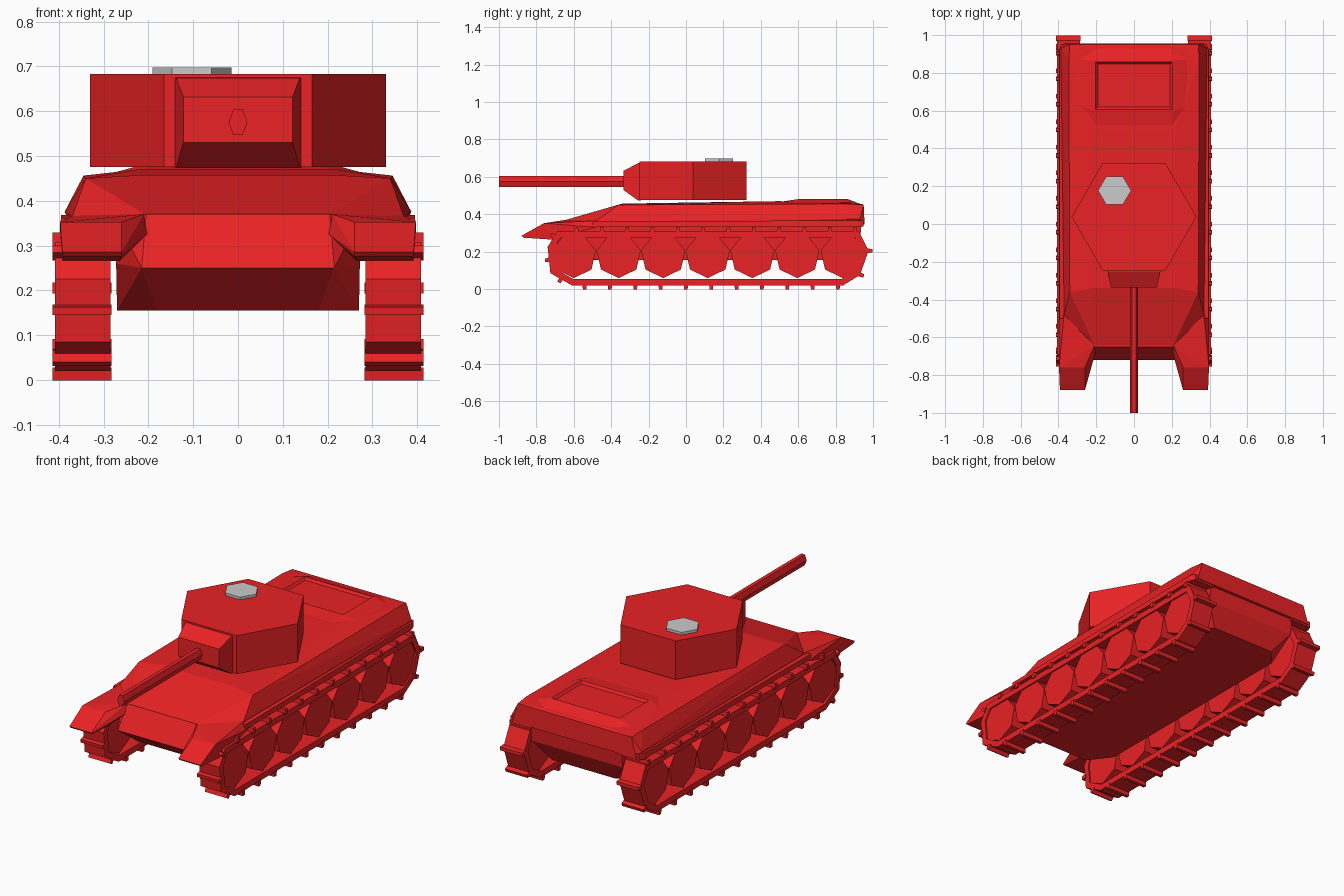
import bpy, bmesh, math
from mathutils import Vector

if "Cube" in bpy.data.objects:
    bpy.data.objects.remove(bpy.data.objects["Cube"])

red = bpy.data.materials.new("red_paint")
red.diffuse_color = (0.82, 0.016, 0.018, 1)
red.use_nodes = True
red.node_tree.nodes["Principled BSDF"].inputs["Base Color"].default_value = red.diffuse_color


def finish(name, bm, mat=red):
    bmesh.ops.recalc_face_normals(bm, faces=bm.faces)
    me = bpy.data.meshes.new(name)
    bm.to_mesh(me)
    bm.free()
    ob = bpy.data.objects.new(name, me)
    bpy.context.collection.objects.link(ob)
    if mat:
        me.materials.append(mat)
    return ob


def hull_bm(pts, mirror=True, flip=1):
    """Faceted solid wrapped around a few corner points."""
    bm = bmesh.new()
    for x, y, z in pts:
        bm.verts.new((x * flip, y, z))
        if mirror:
            bm.verts.new((-x, y, z))
    res = bmesh.ops.convex_hull(bm, input=bm.verts[:])
    loose = [v for v in bm.verts if not v.link_faces]
    bmesh.ops.delete(bm, geom=loose, context='VERTS')
    bmesh.ops.dissolve_limit(bm, angle_limit=0.01, verts=bm.verts[:], edges=bm.edges[:])
    bmesh.ops.recalc_face_normals(bm, faces=bm.faces)
    return bm


def prism(name, ring_a, ring_b, mat=red):
    """Closed solid between two matching rings."""
    bm = bmesh.new()
    a = [bm.verts.new(p) for p in ring_a]
    b = [bm.verts.new(p) for p in ring_b]
    n = len(a)
    bm.faces.new(a)
    bm.faces.new(b)
    for i in range(n):
        bm.faces.new((a[i], a[(i + 1) % n], b[(i + 1) % n], b[i]))
    return finish(name, bm, mat)


def ngon(n, ru, rv, start=0.0):
    return [(ru * math.cos(start + math.tau * i / n), rv * math.sin(start + math.tau * i / n))
            for i in range(n)]


# Lower hull
finish("lower_hull", hull_bm([
    (0.18, -0.60, 0.155), (0.27, -0.48, 0.155), (0.27, 0.78, 0.155), (0.19, 0.87, 0.155),
    (0.215, -0.72, 0.25), (0.272, -0.60, 0.26), (0.272, 0.93, 0.26),
    (0.205, -0.65, 0.37), (0.272, -0.60, 0.36), (0.272, 0.94, 0.36)]))

# Upper hull with sloped front and sides
finish("upper_hull", hull_bm([
    (0.205, -0.65, 0.368), (0.22, -0.65, 0.34), (0.37, -0.48, 0.345), (0.37, -0.48, 0.365),
    (0.34, -0.36, 0.45), (0.22, -0.34, 0.457), (0.22, 0.50, 0.470), (0.345, 0.87, 0.456),
    (0.22, 0.94, 0.456), (0.34, 0.95, 0.45), (0.387, 0.93, 0.375), (0.37, 0.955, 0.345)]))

# Raised engine deck with a recessed panel
bm = hull_bm([(0.20, 0.50, 0.466), (0.28, 0.62, 0.462), (0.28, 0.87, 0.46), (0.20, 0.93, 0.456),
              (0.21, 0.60, 0.481), (0.21, 0.865, 0.481)])
top = max(bm.faces, key=lambda f: (round(f.normal.z, 3), f.calc_center_median().z))
bmesh.ops.inset_individual(bm, faces=[top], thickness=0.01, depth=0)
bmesh.ops.inset_individual(bm, faces=[top], thickness=0.016, depth=-0.012)
finish("engine_deck", bm)

# Turret
hexa = [(x, y + 0.038) for x, y in ngon(6, 0.33, 0.33)]
prism("turret", [(x, y, 0.475) for x, y in hexa], [(x, y, 0.683) for x, y in hexa])

# Gun mantlet
finish("gun_mantlet", hull_bm([
    (0.142, -0.24, 0.473), (0.142, -0.24, 0.675), (0.138, -0.255, 0.473), (0.138, -0.255, 0.674),
    (0.122, -0.335, 0.53), (0.122, -0.335, 0.632)]))

# Gun barrel
bar = [(x, z + 0.575) for x, z in ngon(6, 0.021, 0.033)]
prism("gun_barrel", [(x, -1.0, z) for x, z in bar], [(x, -0.32, z) for x, z in bar])

# Grey hatch
hat = [(x - 0.103, y + 0.177) for x, y in ngon(6, 0.088, 0.086)]
prism("turret_hatch", [(x, y, 0.678) for x, y in hat], [(x, y, 0.697) for x, y in hat], None)

# Track outline (y, z), starting at the rear tip
PATH = [Vector(p) for p in [
    (0.976, 0.205), (0.925, 0.308), (-0.69, 0.308), (-0.74, 0.225), (-0.725, 0.085),
    (-0.61, 0.02), (0.84, 0.02), (0.93, 0.075)]]
N = len(PATH)
THICK = 0.033


def seg_normal(i):
    d = (PATH[(i + 1) % N] - PATH[i]).normalized()
    return Vector((d.y, -d.x))


INNER = []
for i in range(N):
    a, b = seg_normal(i - 1 if i else N - 1), seg_normal(i)
    INNER.append(PATH[i] - (a + b) * THICK / (1 + a.dot(b)))

for side, s in (("left", -1), ("right", 1)):
    # Track belt
    bm = bmesh.new()
    rings = [[bm.verts.new((s * x, p.x, p.y)) for p in loop]
             for x, loop in ((0.285, PATH), (0.408, PATH), (0.408, INNER), (0.285, INNER))]
    for k in range(4):
        r, q = rings[k], rings[(k + 1) % 4]
        for i in range(N):
            j = (i + 1) % N
            bm.faces.new((r[i], r[j], q[j], q[i]))
    finish(side + "_track_belt", bm)

    # Track cleats walked evenly along the belt
    bm = bmesh.new()
    lengths = [(PATH[(i + 1) % N] - PATH[i]).length for i in range(N)]
    total = sum(lengths)
    count = round(total / 0.134)
    for c in range(count):
        t, i = c * total / count, 0
        while t > lengths[i]:
            t -= lengths[i]
            i += 1
        d = (PATH[(i + 1) % N] - PATH[i]).normalized()
        n = seg_normal(i)
        if c == 0:
            n, d = Vector((1, 0)), Vector((0, 1))
        base = PATH[i] + d * t
        loops = []
        for x in (0.282, 0.414):
            loops.append([bm.verts.new((s * x, p.x, p.y)) for p in (
                base - d * 0.012 - n * 0.008, base + d * 0.012 - n * 0.008,
                base + d * 0.009 + n * 0.021, base - d * 0.009 + n * 0.021)])
        a, b = loops
        bm.faces.new(a)
        bm.faces.new(b)
        for k in range(4):
            bm.faces.new((a[k], a[(k + 1) % 4], b[(k + 1) % 4], b[k]))
    finish(side + "_track_cleats", bm)

    # Seven-sided road wheels
    for w, yc in enumerate((-0.60, -0.36, -0.122, 0.116, 0.355, 0.595, 0.838)):
        ring = [(yc + u, 0.18 + v) for u, v in ngon(7, 0.121, 0.121, -math.pi / 2)]
        prism(f"{side}_wheel_{w + 1}", [(s * 0.292, y, z) for y, z in ring],
              [(s * 0.40, y, z) for y, z in ring])

    # Front mudguard
    finish(side + "_mudguard", hull_bm([
        (0.26, -0.88, 0.285), (0.392, -0.88, 0.285), (0.26, -0.87, 0.275), (0.392, -0.87, 0.275),
        (0.26, -0.76, 0.352), (0.397, -0.76, 0.352), (0.265, -0.72, 0.265), (0.392, -0.72, 0.265),
        (0.197, -0.655, 0.33), (0.21, -0.645, 0.37), (0.397, -0.48, 0.33), (0.37, -0.48, 0.366),
        (0.30, -0.48, 0.33)], False, s))

    # Straight fender over the track
    finish(side + "_fender", hull_bm([
        (0.26, -0.50, 0.335), (0.397, -0.50, 0.335), (0.26, -0.50, 0.36), (0.395, -0.50, 0.36),
        (0.26, 0.95, 0.335), (0.385, 0.95, 0.335), (0.397, 0.92, 0.335),
        (0.26, 0.95, 0.368), (0.385, 0.95, 0.368), (0.395, 0.92, 0.368)], False, s))
